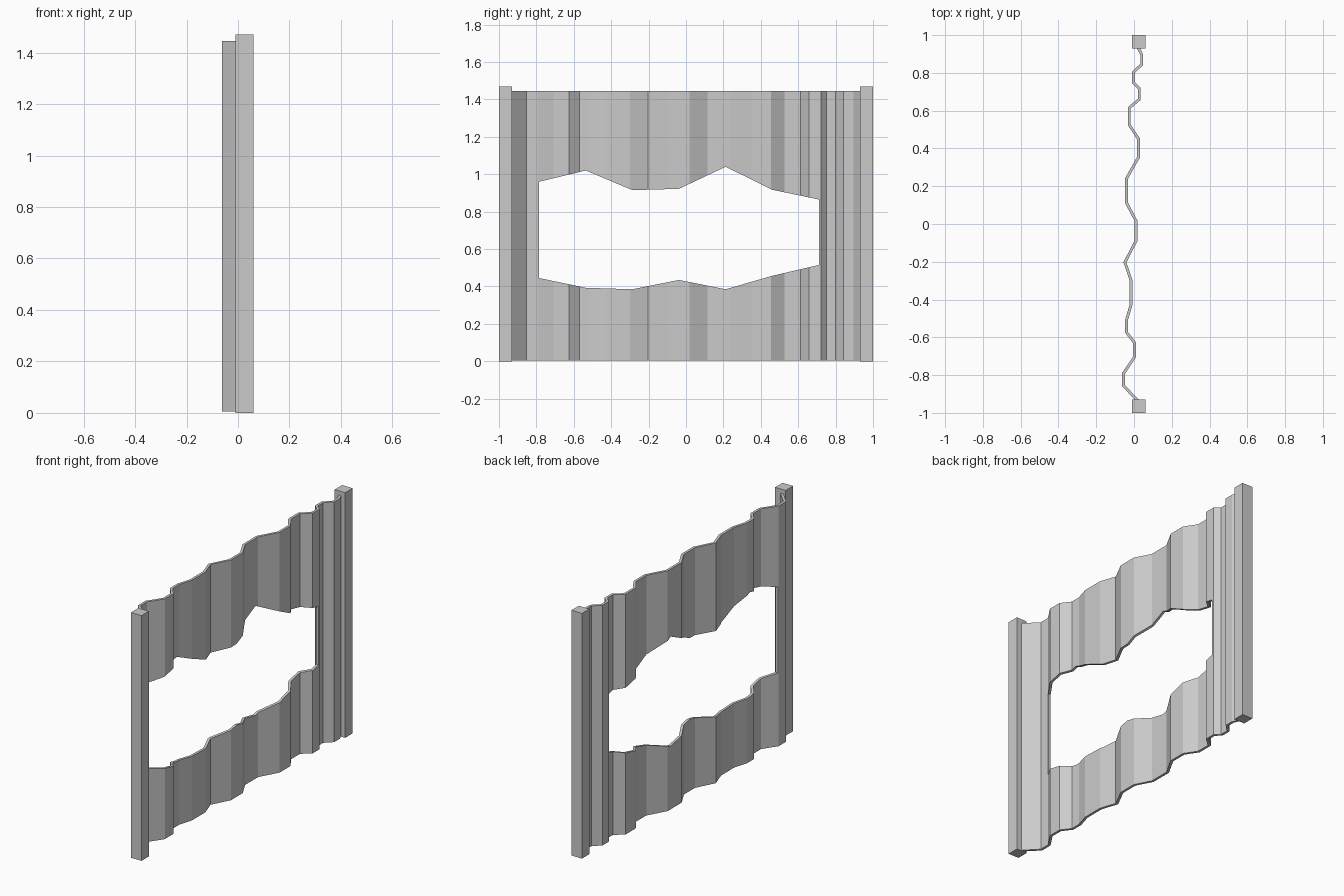
import bpy, bmesh

if "Cube" in bpy.data.objects:
    bpy.data.objects.remove(bpy.data.objects["Cube"])


def make_object(name, bm):
    bmesh.ops.recalc_face_normals(bm, faces=bm.faces)
    mesh = bpy.data.meshes.new(name)
    bm.to_mesh(mesh)
    bm.free()
    obj = bpy.data.objects.new(name, mesh)
    bpy.context.collection.objects.link(obj)
    return obj


# Square end posts
for name, y in (("front_post", -0.965), ("back_post", 0.965)):
    bpy.ops.mesh.primitive_cube_add(size=1, location=(0.025, y, 0.735))
    post = bpy.context.object
    post.name = name
    post.scale = (0.07, 0.07, 1.47)

# Bent metal sheet: (x, y) fold line extruded upward, then thickened
folds = [(0.02, -0.935), (-0.055, -0.857), (-0.055, -0.79), (0.002, -0.705),
         (0.002, -0.628), (-0.04, -0.573), (-0.04, -0.51), (-0.015, -0.425),
         (-0.015, -0.30), (-0.048, -0.203), (0.01, -0.09), (0.01, 0.018),
         (-0.04, 0.112), (-0.04, 0.24), (0.023, 0.352), (0.023, 0.452),
         (-0.025, 0.525), (-0.025, 0.615), (0.028, 0.66), (0.028, 0.718),
         (-0.003, 0.748), (-0.003, 0.803), (0.041, 0.845), (0.041, 0.895),
         (0.022, 0.935)]
bm = bmesh.new()
low = [bm.verts.new((x, y, 0.005)) for x, y in folds]
high = [bm.verts.new((x, y, 1.445)) for x, y in folds]
for i in range(len(folds) - 1):
    bm.faces.new((low[i], low[i + 1], high[i + 1], high[i]))
sheet = make_object("bent_sheet", bm)
thick = sheet.modifiers.new("thickness", 'SOLIDIFY')
thick.thickness = 0.015
thick.offset = 0
thick.use_even_offset = True

# Ragged opening: prism along x cut through the sheet
top = [0.96, 1.02, 0.915, 0.922, 1.04, 0.917, 0.865]
bottom = [0.445, 0.393, 0.385, 0.435, 0.385, 0.457, 0.515]
ys = [-0.785 + 0.2492 * i for i in range(7)]
outline = list(zip(ys, bottom)) + list(zip(ys, top))[::-1]
bm = bmesh.new()
face = bm.faces.new([bm.verts.new((-0.3, y, z)) for y, z in outline])
ext = bmesh.ops.extrude_face_region(bm, geom=[face], use_keep_orig=True)
moved = [g for g in ext["geom"] if isinstance(g, bmesh.types.BMVert)]
bmesh.ops.translate(bm, vec=(0.6, 0, 0), verts=moved)
cutter = make_object("opening_cutter", bm)
cutter.hide_render = True

cut = sheet.modifiers.new("opening", 'BOOLEAN')
cut.operation = 'DIFFERENCE'
cut.solver = 'EXACT'
cut.object = cutter

# Bake the cut so the helper can go
bpy.ops.object.select_all(action='DESELECT')
bpy.context.view_layer.objects.active = sheet
sheet.select_set(True)
for name in ("thickness", "opening"):
    bpy.ops.object.modifier_apply(modifier=name)
bpy.data.objects.remove(cutter)
